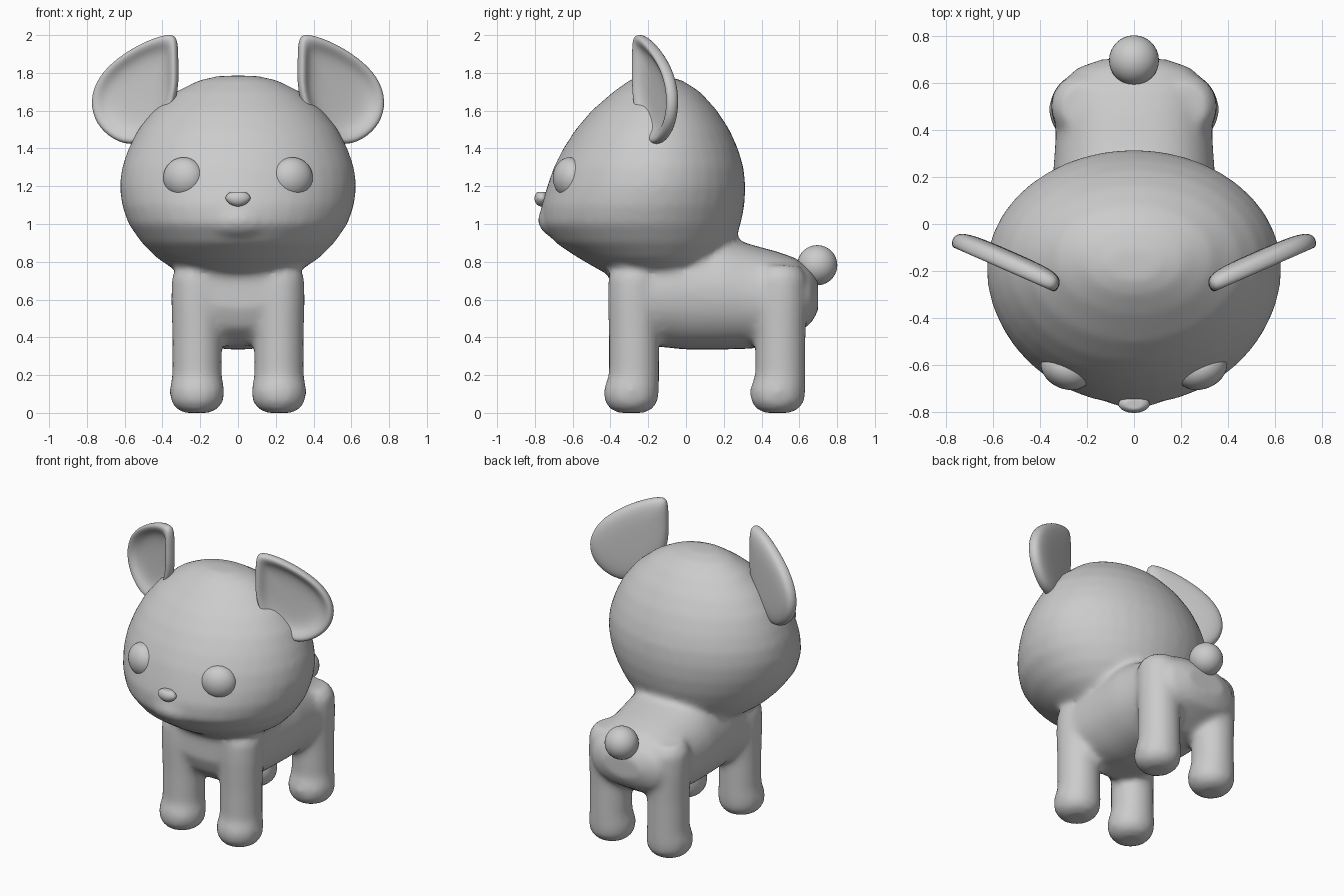
import bpy, bmesh, math
from mathutils import Matrix, Vector

cube = bpy.data.objects.get("Cube")
if cube:
    bpy.data.objects.remove(cube, do_unlink=True)

grey = bpy.data.materials.new("plain_grey")
grey.use_nodes = True
grey.diffuse_color = (0.6, 0.6, 0.6, 1)
grey.node_tree.nodes["Principled BSDF"].inputs["Base Color"].default_value = (0.6, 0.6, 0.6, 1)


def finish(name, bm):
    bmesh.ops.recalc_face_normals(bm, faces=bm.faces)
    mesh = bpy.data.meshes.new(name)
    bm.to_mesh(mesh)
    bm.free()
    for p in mesh.polygons:
        p.use_smooth = True
    mesh.materials.append(grey)
    obj = bpy.data.objects.new(name, mesh)
    bpy.context.collection.objects.link(obj)
    return obj


def skin(bm, rings):
    """Bridge closed loops of points and cap both ends."""
    loops = [[bm.verts.new(p) for p in ring] for ring in rings]
    n = len(loops[0])
    for a, b in zip(loops, loops[1:]):
        for i in range(n):
            j = (i + 1) % n
            bm.faces.new((a[i], a[j], b[j], b[i]))
    bm.faces.new(loops[0][::-1])
    bm.faces.new(loops[-1])


def circle(n=40):
    return [(math.cos(t), math.sin(t)) for t in (2 * math.pi * i / n for i in range(n))]


def ball(bm, centre, radii, turn=0):
    m = Matrix.Translation(centre) @ Matrix.Rotation(turn, 4, 'Z') @ Matrix.Diagonal((*radii, 1))
    bmesh.ops.create_uvsphere(bm, u_segments=32, v_segments=20, radius=1, matrix=m)


# Head: height, half width, front y, back y
bm = bmesh.new()
head = [(.70, .15, -.32, .08), (.74, .31, -.43, .14), (.82, .43, -.57, .2), (.9, .51, -.69, .255),
        (1.0, .58, -.765, .29), (1.1, .615, -.765, .31), (1.2, .627, -.735, .315), (1.3, .615, -.7, .305),
        (1.4, .58, -.65, .275), (1.5, .53, -.585, .23), (1.6, .45, -.5, .165), (1.7, .33, -.385, .075),
        (1.76, .21, -.3, -.02), (1.785, .1, -.24, -.11)]
skin(bm, [[(w * c, m + s * ((b - m) if s > 0 else (m - f)), z) for c, s in circle()]
          for z, w, f, b in head for m in [f + (b - f) * .52]])
ball(bm, (0, -.62, 1.02), (.21, .165, .11))

# Torso: y, half width, bottom, top
torso = [(-.40, .22, .55, .78), (-.36, .29, .45, .85), (-.25, .335, .36, .9), (0, .34, .335, .95),
         (.2, .345, .335, .935), (.35, .335, .34, .89), (.48, .33, .36, .855), (.58, .31, .42, .82),
         (.66, .25, .47, .755), (.70, .14, .54, .7)]
skin(bm, [[(w * math.copysign(abs(c) ** .8, c), y, (lo + hi) / 2 + s * (hi - lo) / 2) for c, s in circle()]
          for y, w, lo, hi in torso])

# Legs: height, radius, shift of the foot
leg = [(0, .07, 0), (.02, .11, 0), (.06, .14, 0), (.12, .146, 0), (.2, .132, 0), (.4, .132, 0),
       (.6, .138, 0), (.72, .135, 0), (.78, .10, 0)]
for side in (-1, 1):
    for y, toe in ((-.275, -.015), (.5, -.015)):
        skin(bm, [[(side * .217 + r * c, y + r * s * 1.02 + (toe if z < .15 else 0), z) for c, s in circle(24)]
                  for z, r, _ in leg])
body = finish("head_body_and_legs", bm)
remesh = body.modifiers.new("blend", 'REMESH')
remesh.mode = 'VOXEL'
remesh.voxel_size = .02
remesh.use_smooth_shade = True
soften = body.modifiers.new("soften", 'SMOOTH')
soften.factor = .5
soften.iterations = 12

# Ears: outline across and up, hollow at the front, rounded at the back
outline = [(.31, 1.66), (.315, 1.85), (.315, 1.99), (.35, 2.015), (.46, 1.985), (.6, 1.91), (.72, 1.81),
           (.783, 1.68), (.765, 1.55), (.69, 1.46), (.57, 1.40), (.42, 1.46)]
mid = Vector((.52, 1.69))
layers = [(.3, .012), (.68, .004), (.82, -.028), (.95, -.036), (1, -.005), (.95, .03), (.7, .045), (.3, .048)]
for side, name in ((1, "left_ear"), (-1, "right_ear")):
    bm = bmesh.new()
    rings = []
    for k, d in layers:
        pts = [mid + (Vector(p) - mid) * k for p in outline]
        rings.append([(side * (x - d * .4), -.255 + .44 * (x - .33) + d, z) for x, z in pts])
    skin(bm, rings)
    ear = finish(name, bm)
    ear.modifiers.new("round", 'SUBSURF').levels = 2
    ear.modifiers["round"].render_levels = 2

# Eyes
for side, name in ((1, "left_eye"), (-1, "right_eye")):
    bm = bmesh.new()
    ball(bm, (side * .288, -.615, 1.245), (.112, .085, .108), side * .42)
    finish(name, bm)

# Nose, narrower below
bm = bmesh.new()
ball(bm, (0, -.765, 1.135), (.066, .037, .042))
for v in bm.verts:
    v.co.x *= 1 + 4 * min(0, v.co.z - 1.135)
    v.co.z = min(v.co.z, 1.17)
finish("nose", bm)

# Tail
bm = bmesh.new()
ball(bm, (0, .695, .782), (.106, .106, .106))
finish("tail", bm)
